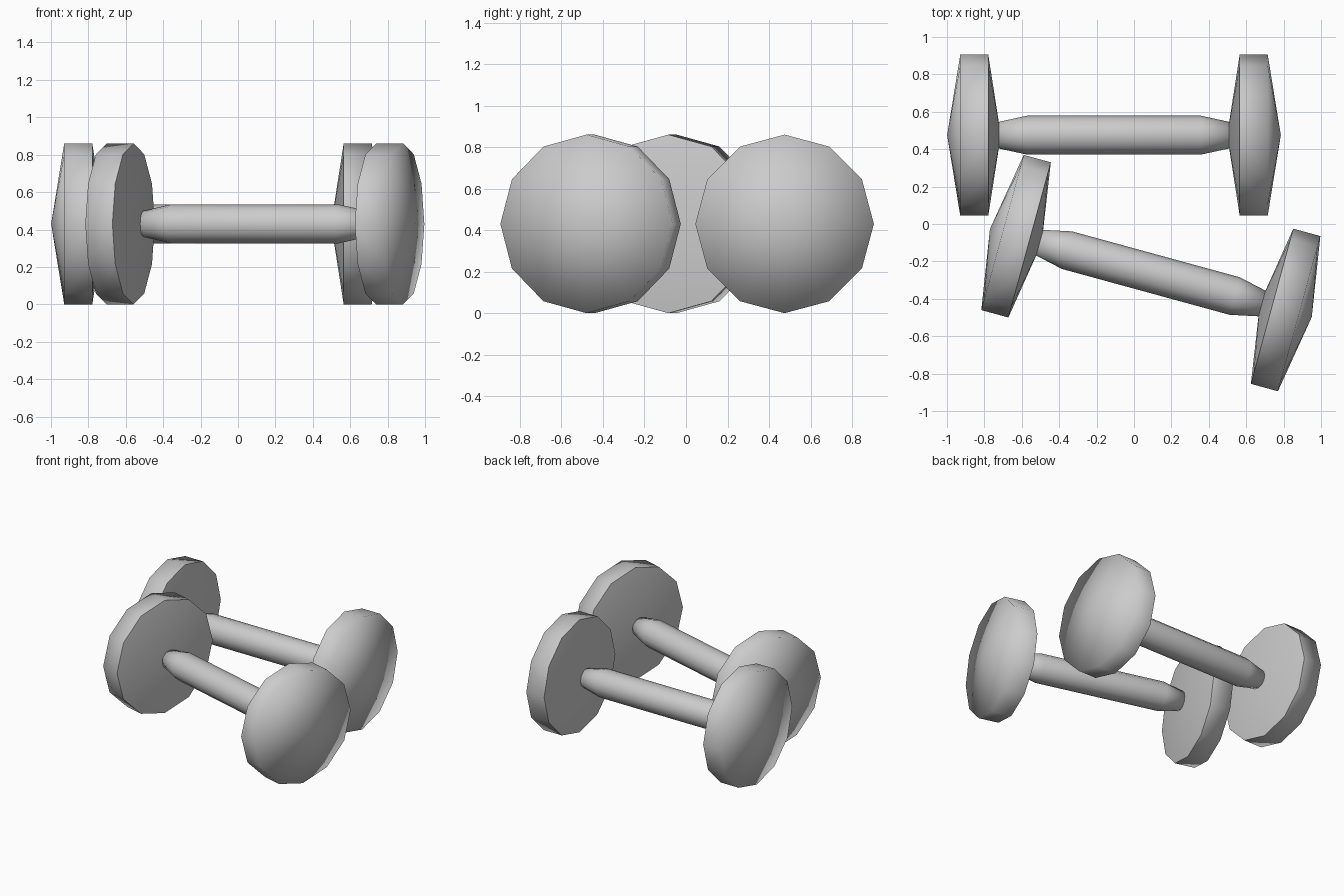
import bpy, bmesh
from math import sin, cos, pi, radians

if "Cube" in bpy.data.objects:
    bpy.data.objects.remove(bpy.data.objects["Cube"])

SIDES = 12
R = 0.43


def lathe(name, profile, sharp_rings=()):
    """Revolve (x, radius) points around the local x axis; radius 0 closes to a point."""
    bm = bmesh.new()
    rings = []
    for x, r in profile:
        if r == 0:
            rings.append([bm.verts.new((x, 0, 0))] * SIDES)
        else:
            rings.append([bm.verts.new((x, r * cos(2 * pi * i / SIDES), r * sin(2 * pi * i / SIDES)))
                          for i in range(SIDES)])
    for a, b in zip(rings, rings[1:]):
        for i in range(SIDES):
            j = (i + 1) % SIDES
            corners = list(dict.fromkeys((a[i], a[j], b[j], b[i])))
            bm.faces.new(corners).smooth = True
    for k in sharp_rings:
        for i in range(SIDES):
            bm.edges.get((rings[k][i], rings[k][(i + 1) % SIDES])).smooth = False
    bmesh.ops.recalc_face_normals(bm, faces=bm.faces)
    mesh = bpy.data.meshes.new(name)
    bm.to_mesh(mesh)
    bm.free()
    obj = bpy.data.objects.new(name, mesh)
    bpy.context.collection.objects.link(obj)
    return obj


def dumbbell(label, x, y, angle):
    # tapered grip
    grip = lathe(label + "_handle", [(-0.63, 0), (-0.63, 0.068), (-0.465, 0.104),
                                     (0.465, 0.104), (0.63, 0.068), (0.63, 0)])
    # shallow-coned weights at both ends, crisp only at the inner rim
    weights = lathe(label + "_weights", [(0.605, 0), (0.672, R), (0.822, R), (0.892, 0)], (1,))
    mirror = weights.modifiers.new("Mirror", 'MIRROR')
    mirror.use_axis = (True, False, False)
    mirror.use_mirror_merge = False
    for obj in (grip, weights):
        obj.location = (x, y, R)
        obj.rotation_euler.z = radians(angle)


dumbbell("back_dumbbell", -0.107, 0.475, 0)
dumbbell("front_dumbbell", 0.09, -0.2625, -15.3)
